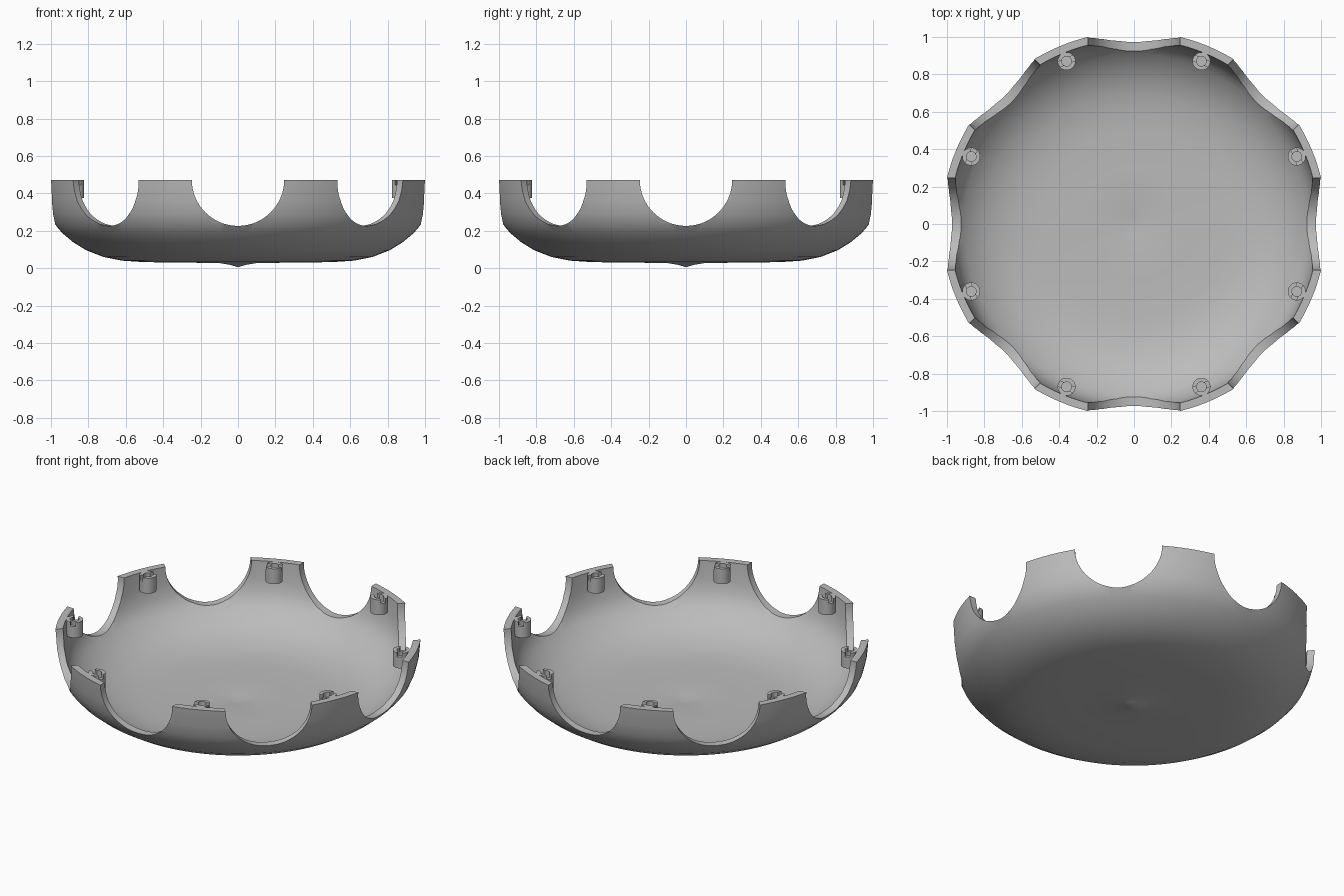
import bpy, bmesh, math
from mathutils import Matrix, Vector

cube = bpy.data.objects.get("Cube")
if cube:
    bpy.data.objects.remove(cube, do_unlink=True)

TOP = 0.47

grey = bpy.data.materials.new("plain grey")
grey.use_nodes = True
grey.diffuse_color = (0.5, 0.5, 0.5, 1)
grey.node_tree.nodes["Principled BSDF"].inputs["Base Color"].default_value = (0.5, 0.5, 0.5, 1)


def revolve(name, profile, steps):
    """Turn an (r, z) outline around z; points with r = 0 become poles."""
    bm = bmesh.new()
    verts = [bm.verts.new((r, 0, z)) for r, z in profile]
    edges = [bm.edges.new(pair) for pair in zip(verts, verts[1:] + verts[:1])
             if pair[0].co.x + pair[1].co.x > 0]
    bmesh.ops.spin(bm, geom=verts + edges, axis=(0, 0, 1), cent=(0, 0, 0),
                   angle=math.tau, steps=steps)
    bmesh.ops.remove_doubles(bm, verts=bm.verts, dist=1e-5)
    bmesh.ops.recalc_face_normals(bm, faces=bm.faces)
    return finish(name, bm)


def finish(name, bm):
    mesh = bpy.data.meshes.new(name)
    bm.to_mesh(mesh)
    bm.free()
    mesh.materials.append(grey)
    obj = bpy.data.objects.new(name, mesh)
    bpy.context.collection.objects.link(obj)
    return obj


def select(obj):
    bpy.ops.object.select_all(action='DESELECT')
    obj.select_set(True)
    bpy.context.view_layer.objects.active = obj


def cut(obj, cutter):
    cutter.hide_render = True
    mod = obj.modifiers.new("cut", 'BOOLEAN')
    mod.operation, mod.solver, mod.object = 'DIFFERENCE', 'EXACT', cutter
    select(obj)
    bpy.ops.object.modifier_apply(modifier=mod.name)
    bpy.data.objects.remove(cutter, do_unlink=True)


def smooth(obj):
    select(obj)
    bpy.ops.object.shade_smooth_by_angle(angle=math.radians(30))


# Thin-walled bowl with a small point at the centre of the floor
outer = [(0, 0.005), (0.04, 0.017), (0.1, 0.027), (0.3, 0.03), (0.5, 0.032),
         (0.62, 0.04), (0.72, 0.06), (0.81, 0.095), (0.88, 0.138),
         (0.94, 0.188), (0.98, 0.235), (1.003, 0.29), (1.02, 0.36), (1.03, TOP)]
inner = [(0.988, TOP), (0.98, 0.36), (0.963, 0.29), (0.94, 0.245),
         (0.91, 0.21), (0.855, 0.165), (0.79, 0.125), (0.7, 0.092),
         (0.6, 0.073), (0.5, 0.065), (0.3, 0.062), (0.05, 0.06), (0, 0.052)]
bowl = revolve("bowl", outer + inner, 128)

# Eight round scallops in the rim, cut by four cylinders across the bowl
for i in range(4):
    bm = bmesh.new()
    turn = Matrix.Rotation(i * math.pi / 4, 4, 'Z') @ Matrix.Rotation(math.pi / 2, 4, 'Y')
    bmesh.ops.create_cone(bm, cap_ends=True, segments=96, radius1=0.247, radius2=0.247,
                          depth=3, matrix=Matrix.Translation((0, 0, TOP + 0.003)) @ turn)
    cut(bowl, finish("scallop_cutter", bm))
smooth(bowl)

# Slotted socket post, with a blind hole, on each remaining rim tab
tube = [(0, 0.375), (0.048, 0.375), (0.048, TOP), (0.026, TOP),
        (0.026, 0.4), (0, 0.4)]
post = revolve("post", tube, 32)
bm = bmesh.new()
bmesh.ops.create_cube(bm, size=1, matrix=Matrix.Translation((0, 0, TOP))
                      @ Matrix.Diagonal((0.03, 0.2, 0.05, 1)))
cut(post, finish("slot_cutter", bm))
smooth(post)
for i in range(8):
    obj = post if i == 0 else post.copy()
    if i:
        bpy.context.collection.objects.link(obj)
    obj.name = f"post_{i + 1}"
    angle = (i + 0.5) * math.pi / 4
    obj.rotation_euler.z = angle
    obj.location = Vector((0.942 * math.cos(angle), 0.942 * math.sin(angle), 0))
